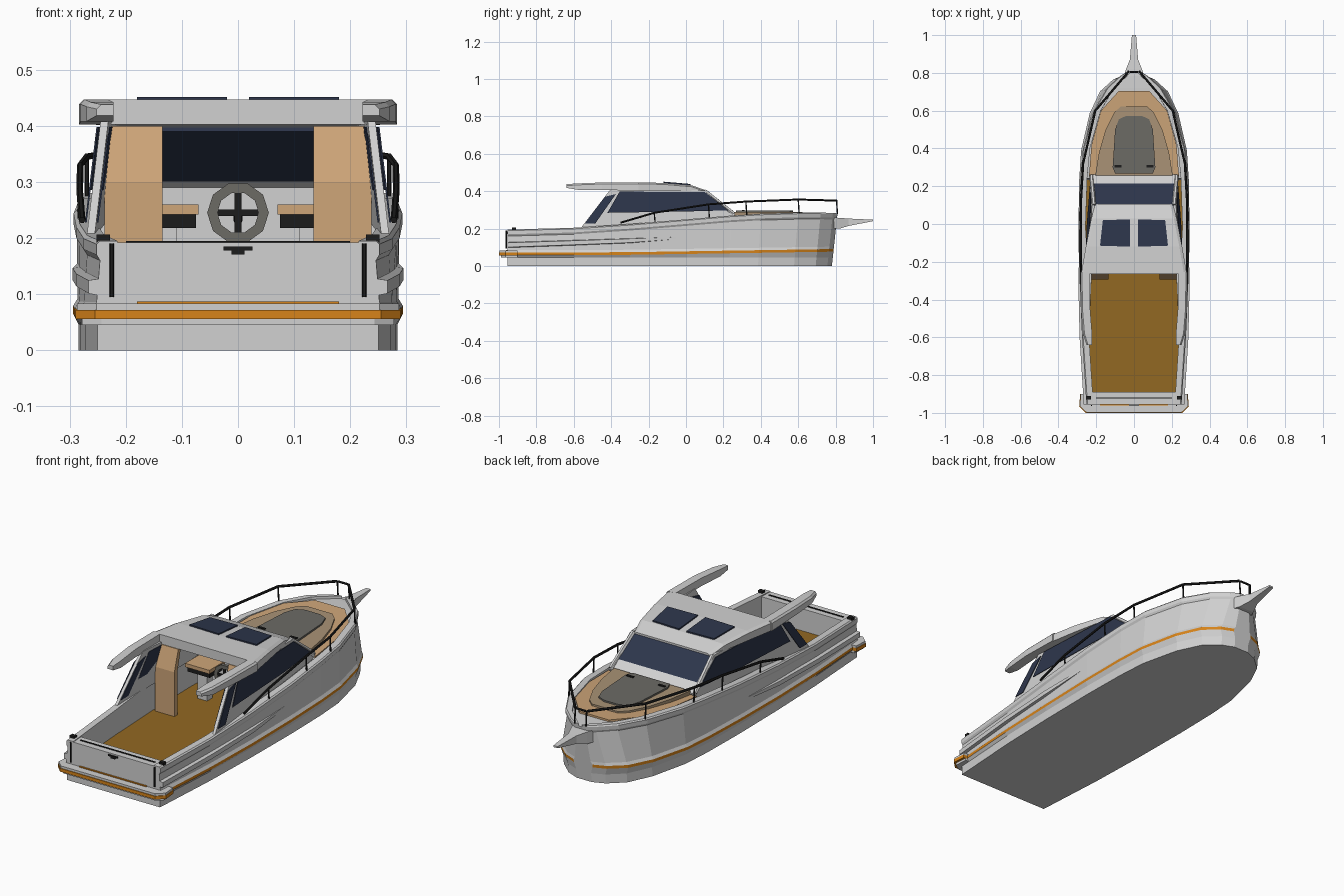
import bpy, bmesh, math
from mathutils import Vector

if "Cube" in bpy.data.objects:
    bpy.data.objects.remove(bpy.data.objects["Cube"])


def material(name, rgb):
    m = bpy.data.materials.new(name)
    m.diffuse_color = (*rgb, 1)
    m.use_nodes = True
    m.node_tree.nodes["Principled BSDF"].inputs["Base Color"].default_value = m.diffuse_color
    return m


WHITE = material("white gelcoat", (0.64, 0.64, 0.64))
ORANGE = material("orange stripe", (0.68, 0.23, 0.01))
TAN = material("tan wood", (0.62, 0.38, 0.19))
BEIGE = material("dull beige", (0.40, 0.29, 0.18))
BROWN = material("brown floor", (0.29, 0.14, 0.016))
NAVY = material("navy glass", (0.026, 0.036, 0.07))
GREY = material("grey hatch", (0.15, 0.145, 0.13))
BLACK = material("black metal", (0.012, 0.012, 0.012))


def finish(name, bm, mats):
    bmesh.ops.recalc_face_normals(bm, faces=bm.faces[:])
    me = bpy.data.meshes.new(name)
    bm.to_mesh(me)
    bm.free()
    for m in mats:
        me.materials.append(m)
    ob = bpy.data.objects.new(name, me)
    bpy.context.collection.objects.link(ob)
    return ob


def loft(name, rings, mats, pick=None):
    """Skin closed rings of points; pick(station, segment) gives the material index."""
    bm = bmesh.new()
    vs = [[bm.verts.new(p) for p in r] for r in rings]
    n = len(rings[0])
    for i in range(len(vs) - 1):
        for j in range(n):
            k = (j + 1) % n
            f = bm.faces.new((vs[i][j], vs[i][k], vs[i + 1][k], vs[i + 1][j]))
            f.material_index = pick(i, j) if pick else 0
    bm.faces.new(vs[0])
    bm.faces.new(vs[-1])
    return finish(name, bm, mats)


def box(name, lo, hi, mat):
    (a, b, c), (d, e, f) = lo, hi
    return loft(name, [[(x, b, c), (x, e, c), (x, e, f), (x, b, f)] for x in (a, d)], [mat])


def prism(name, half, z0, z1, mat):
    """Plan outline given as its right half, mirrored and raised from z0(y) to z1(y)."""
    pts = half + [(-x, y) for x, y in reversed(half)]
    return loft(name, [[(x, y, z(y)) for x, y in pts] for z in (z0, z1)], [mat])


def rod(name, a, b, r, mat, sides=6):
    a, b = Vector(a), Vector(b)
    q = (b - a).to_track_quat('Z', 'Y')
    ring = [q @ Vector((r * math.cos(t * math.tau / sides), r * math.sin(t * math.tau / sides), 0))
            for t in range(sides)]
    return loft(name, [[p + v for v in ring] for p in (a, b)], [mat])


def flat(z):
    return lambda y: z


# Hull stations: y, bottom half width, gunwale half width, sheer height
ST = [(-.955, .25, .252, .195), (-.6, .272, .275, .205), (-.3, .281, .288, .225),
      (0, .284, .293, .25), (.239, .28, .285, .27), (.241, .28, .285, .27),
      (.4, .27, .27, .28), (.6, .225, .213, .286), (.72, .17, .143, .286),
      (.785, .10, .072, .284), (.81, .04, .03, .282)]


def interp(y, col):
    for a, b in zip(ST, ST[1:]):
        if y <= b[0]:
            t = max(0, (y - a[0]) / (b[0] - a[0]))
            return a[col] + t * (b[col] - a[col])
    return ST[-1][col]


def sheer(y):
    return interp(y, 3)


# Hull with painted stripe, gunwale and cockpit floor
rings = []
for y, wb, wt, sh in ST:
    zs = .066 + .018 * max(0, y + .4) / 1.2
    floor = .085 if y < .24 else sh - .012
    wi = max(wt - .037, wt * .3)
    half = [(wb, 0), (wb, .045), (wb + .010, zs - .007), (wb + .010, zs + .007), (wb + .002, zs + .02),
            (wt - .006, sh - .035), (wt, sh - .025), (wt, sh - .006), (wt - .006, sh), (wi, sh), (wi, floor)]
    ring = half + [(-x, z) for x, z in reversed(half)]
    rings.append([(x, y - (1 - z / .28) * .03 * max(0, y) / .81, z) for x, z in ring])
loft("hull", rings, [WHITE, ORANGE, BROWN],
     lambda i, j: 1 if j in (2, 18) else 2 if j == 10 and ST[i][0] < .23 else 0)

# Swim platform in three layers, with an orange edge
for nm, z0, z1, m, g in (("platform_base", .045, .056, WHITE, .012), ("platform_edge", .056, .072, ORANGE, 0),
                         ("platform_top", .072, .083, WHITE, .003)):
    prism(nm, [(.255 - g, -1 + g), (.29 - g, -.965), (.285 - g, -.90)], flat(z0), flat(z1), m)

# Transom gate
box("transom", (-.222, -.955, .083), (.222, -.89, .192), WHITE)
box("transom_groove", (-.2, -.925, .19), (.2, -.918, .195), BLACK)
box("transom_sill", (-.18, -.962, .083), (.18, -.95, .087), ORANGE)
box("gate_latch", (-.026, -.961, .178), (.026, -.95, .185), BLACK)
box("gate_latch_pull", (-.012, -.961, .171), (.012, -.95, .178), BLACK)


def cabx(y, z):
    return .264 - .12 * (z - .25) - .075 * max(0, y + .2)


def side_panel(name, pts, out, inn, mat, s):
    loft(name, [[(s * (cabx(y, z) + o), y, z) for y, z in pts] for o in (out, inn)], [mat])


# Parts found on both sides
for s, tag in ((1, "right"), (-1, "left")):
    # Rub rails along the topsides
    rr = []
    for y, z, h, o in ((-.955, .112, .018, .016), (-.6, .124, .017, .016), (-.3, .135, .016, .014), (-.04, .15, .008, .002)):
        w = interp(y, 1)
        rr.append([(s * (w - .02), y, z - h), (s * (w + o), y, z - h * .6), (s * (w + o), y, z + h * .7), (s * (w - .02), y, z + h)])
    loft("rub_rail_" + tag, rr, [WHITE])
    rod("gate_bar_" + tag, (s * .225, -.961, .095), (s * .225, -.961, .19), .004, BLACK)
    box("stern_cleat_" + tag, (s * .24 - .012, -.93, .19), (s * .24 + .012, -.91, .206), BLACK)
    # Cabin side with two windows
    side_panel("cabin_side_" + tag, [(-.565, .2), (.255, .255), (.262, .28), (.1, .405), (-.40, .415)], 0, -.014, WHITE, s)
    for o, where in ((.003, "outer"), (-.018, "inner")):
        side_panel(f"main_window_{where}_{tag}", [(-.42, .285), (.0, .292), (.225, .298), (.1, .396), (-.355, .398)],
                   o, o + .003, NAVY, s)
        side_panel(f"rear_window_{where}_{tag}", [(-.54, .228), (-.485, .228), (-.375, .385), (-.435, .37)],
                   o, o + .003, NAVY, s)
    # Roof arm reaching aft
    arm = [(-.255, .235, .283, .402, .447), (-.45, .232, .281, .408, .447), (-.58, .222, .27, .408, .442),
           (-.64, .222, .252, .418, .438)]
    loft("roof_arm_" + tag, [[(s * a, y, c), (s * b, y, c), (s * b, y, d - .008), (s * (b - .008), y, d), (s * a, y, d)]
                             for y, a, b, c, d in arm], [WHITE])
    # Skylight
    loft("skylight_" + tag, [[(s * .02, .025, .433 + h), (s * .165, .02, .433 + h), (s * .18, -.115, .445 + h),
                              (s * .02, -.12, .445 + h)] for h in (-.004, .006)], [NAVY])
    # Bulkhead panel beside the cabin door
    prof = [(-.295, .085), (-.295, .3), (-.265, .4), (-.245, .4), (-.27, .3), (-.27, .085)]
    loft("bulkhead_" + tag, [[(s * x, y, z) for y, z in prof] for x in (.135, .238)], [TAN])
    # Seat
    x0, x1 = sorted((s * .07, s * .2))
    box("seat_cushion_" + tag, (x0, -.12, .242), (x1, .0, .26), TAN)
    box("seat_base_" + tag, (x0 + .005, -.11, .218), (x1 - .005, -.01, .242), BLACK)
    box("seat_stand_" + tag, (x0 + .04, -.08, .085), (x1 - .04, -.04, .218), WHITE)
    # Bow rail with posts
    path = [(-.35, .232), (-.17, .285), (.12, .33), (.32, .345), (.6, .356), (.805, .35)]
    pts = [(s * (interp(y, 2) - .008), y, z) for y, z in path]
    for i, (a, b) in enumerate(zip(pts, pts[1:])):
        rod(f"bow_rail_{tag}_{i}", a, b, .006, BLACK)
        rod(f"rail_post_{tag}_{i}", b, (b[0], b[1] + .005, sheer(b[1]) - .004), .004, BLACK)
    # Hatch hinge
    box("hatch_hinge_" + tag, (s * .085 - .018, .30, .29), (s * .085 + .018, .312, .301), BLACK)

rod("bow_rail_front", (-.025, .805, .35), (.025, .805, .35), .005, BLACK)

# Roof
roof = [(.105, .205, .396, .406), (.03, .226, .40, .432), (-.12, .255, .402, .445), (-.265, .28, .402, .447)]
loft("roof", [[(-w, y, a), (w, y, a), (w, y, b - .008), (w - .015, y, b), (.015 - w, y, b), (-w, y, b - .008)]
              for y, w, a, b in roof], [WHITE])

# Windshield: sloped white base and glass above
for nm, (wa, ya, za), (wb, yb, zb), m in (("windshield_base", (.232, .262, .275), (.222, .215, .313), WHITE),
                                          ("windshield", (.216, .215, .313), (.208, .098, .402), NAVY),
                                          ):
    loft(nm, [[(-w, y, z), (w, y, z), (w, y - .012, z - .012), (-w, y - .012, z - .012)]
              for w, y, z in ((wa, ya, za), (wb, yb, zb))], [m])
for s, tag in ((1, "right"), (-1, "left")):
    rod("windshield_pillar_" + tag, (s * .226, .255, .28), (s * .212, .10, .402), .011, WHITE)

# Dashboard and steering wheel
box("dashboard", (-.215, .10, .085), (.215, .238, .29), WHITE)
rod("steering_column", (0, -.10, .245), (0, .11, .23), .008, BLACK)
bm = bmesh.new()
N = 10
prof = [(.037, -.008), (.055, -.008), (.055, .008), (.037, .008)]
vs = [[bm.verts.new((r * math.cos(i * math.tau / N), -.1 + d, .245 + r * math.sin(i * math.tau / N))) for r, d in prof]
      for i in range(N)]
for i in range(N):
    for j in range(4):
        a, b, k = vs[i], vs[(i + 1) % N], (j + 1) % 4
        bm.faces.new((a[j], a[k], b[k], b[j]))
finish("steering_wheel", bm, [GREY])
box("wheel_spokes_upright", (-.006, -.108, .193), (.006, -.1, .297), BLACK)
box("wheel_spokes_level", (-.045, -.108, .239), (.045, -.1, .251), BLACK)

# Foredeck, raised trunk and hatch
prism("foredeck", [(.238, .255), (.225, .42), (.175, .6), (.08, .705)],
      lambda y: sheer(y) - .02, lambda y: sheer(y) - .003, TAN)
prism("trunk", [(.205, .258), (.185, .38), (.15, .5), (.105, .59), (.07, .622)],
      flat(.26), lambda y: .288 + .004 * (y - .26), BEIGE)
prism("hatch", [(.10, .268), (.113, .30), (.10, .50), (.08, .555), (.04, .573)],
      flat(.28), flat(.297), GREY)

# Bow sprit
loft("bow_sprit", [[(-w, y, a), (w, y, a), (w, y, b), (-w, y, b)] for y, w, a, b in
                   ((.77, .06, .2, .26), (.82, .042, .2, .258), (.87, .022, .215, .254), (1.0, .011, .24, .248))], [WHITE])
